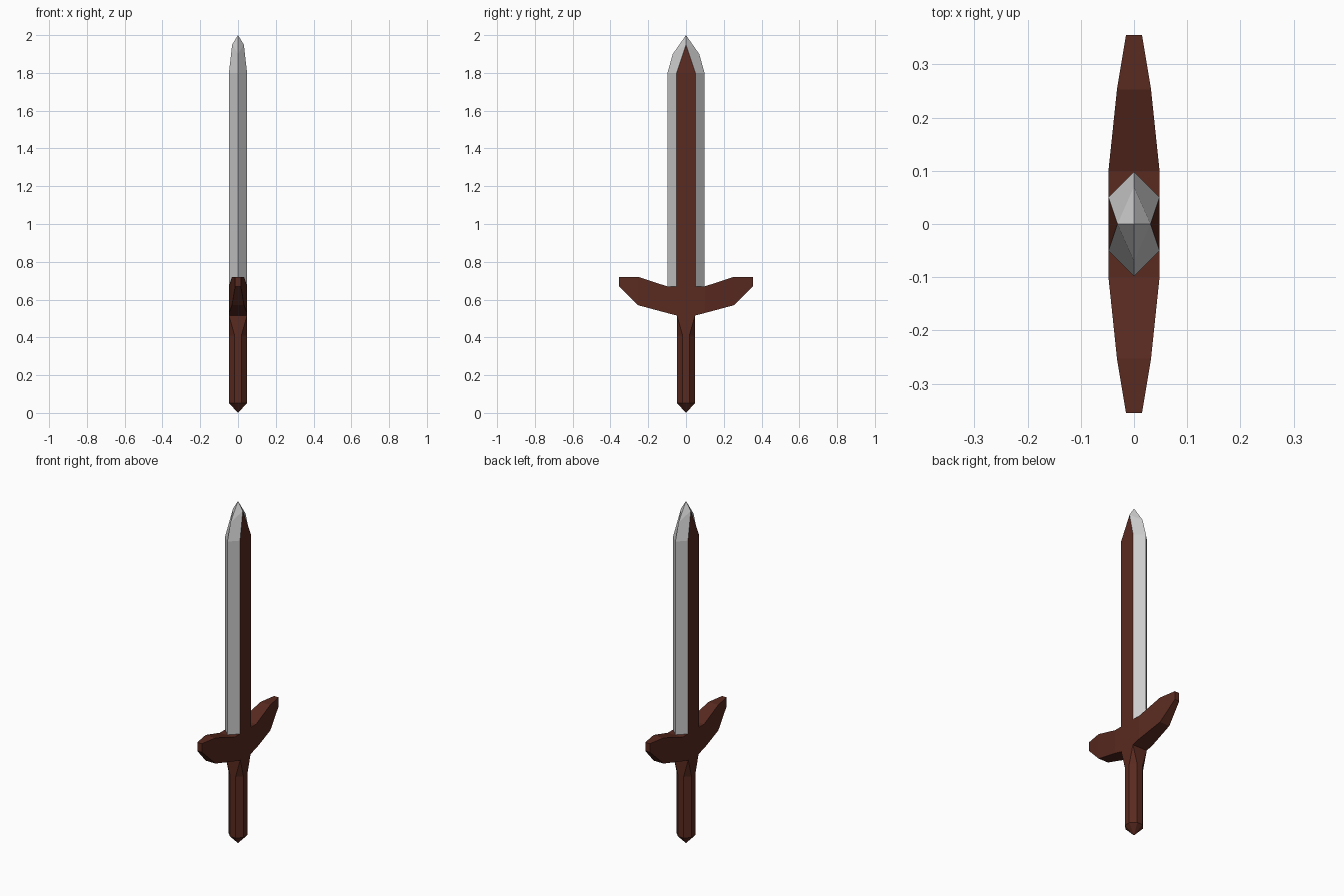
import bpy, bmesh

if "Cube" in bpy.data.objects:
    bpy.data.objects.remove(bpy.data.objects["Cube"])

wood = bpy.data.materials.new("dark_brown")
wood.diffuse_color = (0.1, 0.023, 0.014, 1)
wood.use_nodes = True
wood.node_tree.nodes["Principled BSDF"].inputs["Base Color"].default_value = wood.diffuse_color
steel = bpy.data.materials.new("steel")
steel.diffuse_color = (0.8, 0.8, 0.8, 1)
steel.use_nodes = True
steel.node_tree.nodes["Principled BSDF"].inputs["Base Color"].default_value = steel.diffuse_color


def loft(name, rings, materials, pick=None):
    """Skin equal-length rings, cap both ends and merge collapsed points."""
    bm = bmesh.new()
    loops = [[bm.verts.new(p) for p in ring] for ring in rings]
    n = len(loops[0])
    for a, b in zip(loops, loops[1:]):
        for i in range(n):
            j = (i + 1) % n
            bm.faces.new((a[i], a[j], b[j], b[i]))
    bm.faces.new(loops[0][::-1])
    bm.faces.new(loops[-1])
    bmesh.ops.remove_doubles(bm, verts=bm.verts, dist=1e-5)
    bmesh.ops.recalc_face_normals(bm, faces=bm.faces)
    bm.normal_update()
    if pick:
        for f in bm.faces:
            f.material_index = pick(f)
    me = bpy.data.meshes.new(name)
    bm.to_mesh(me)
    bm.free()
    for m in materials:
        me.materials.append(m)
    ob = bpy.data.objects.new(name, me)
    bpy.context.collection.objects.link(ob)
    return ob


W = 0.048  # half thickness shared by blade, guard and grip


# Blade: hexagonal section with a dark flat on each broad side
def blade_ring(edge, z_edge, flat_x, flat_y, z_flat):
    return [(0, edge, z_edge), (flat_x, flat_y, z_flat), (flat_x, -flat_y, z_flat),
            (0, -edge, z_edge), (-flat_x, -flat_y, z_flat), (-flat_x, flat_y, z_flat)]


loft("blade", [
    blade_ring(0.098, 0.66, W, 0.05, 0.66),
    blade_ring(0.098, 1.8, W, 0.05, 1.8),
    blade_ring(0.07, 1.9, 0.031, 0, 1.95),
    blade_ring(0, 2, 0, 0, 2),
], [steel, wood], lambda f: 1 if abs(f.normal.x) > 0.9 else 0)

# Crossguard: rectangular sections along y (y, bottom, top, half width)
half = [(0.05, 0.516, 0.67, W), (0.1, 0.529, 0.67, W),
        (0.253, 0.57, 0.72, 0.032), (0.355, 0.67, 0.72, 0.015)]
stations = [(-y, b, t, w) for y, b, t, w in reversed(half)] + half
loft("crossguard", [[(-w, y, b), (w, y, b), (w, y, t), (-w, y, t)]
                    for y, b, t, w in stations], [wood])


# Grip: chamfered square that opens to a full square under the guard
def grip_ring(r, c, z):
    pts = [(r, -c), (r, c), (c, r), (-c, r), (-r, c), (-r, -c), (-c, -r), (c, -r)]
    return [(x, y, z) for x, y in pts]


loft("grip", [grip_ring(0, 0, 0), grip_ring(W, 0.018, 0.052),
              grip_ring(W, 0.018, 0.41), grip_ring(W, W, 0.516)], [wood])
